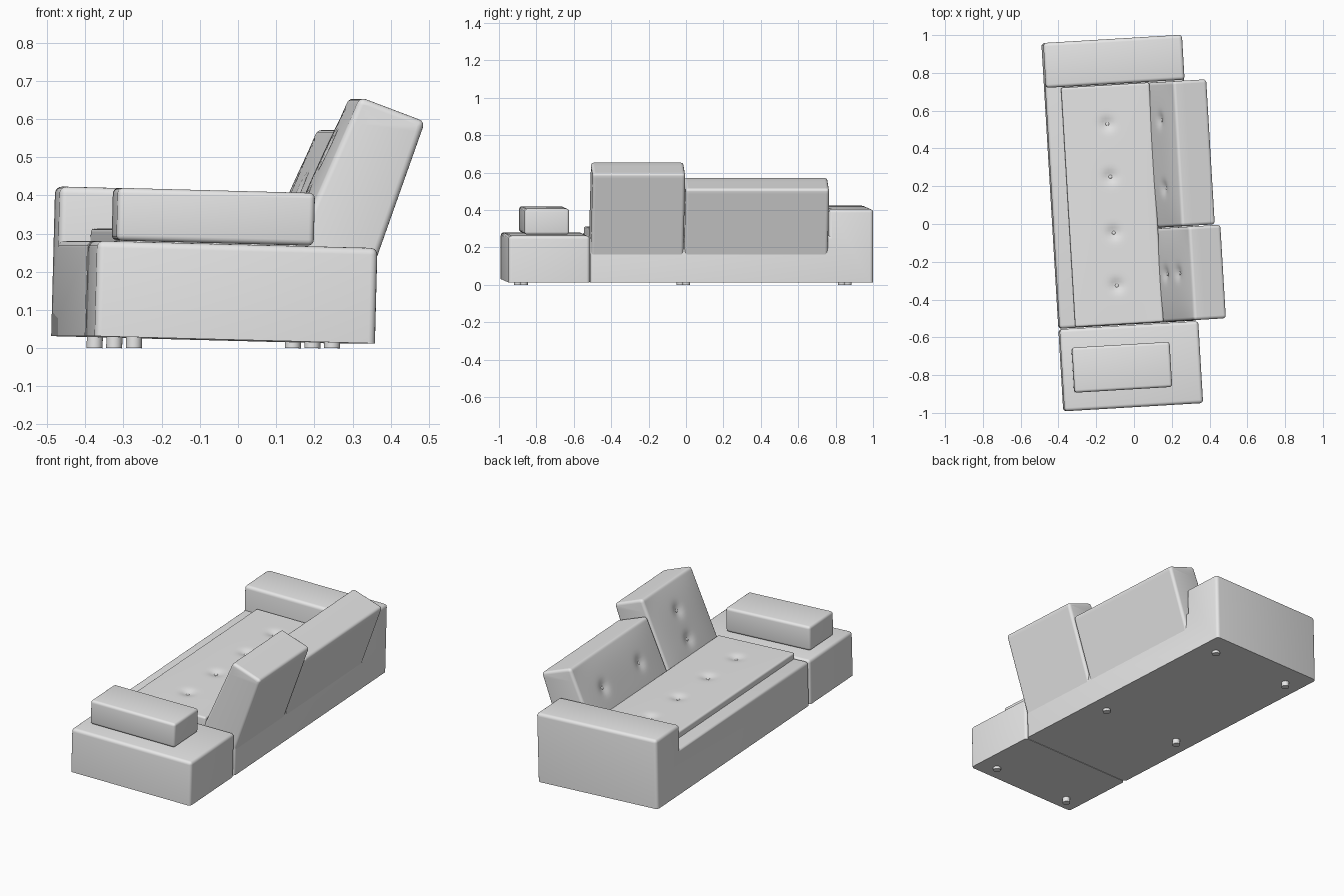
import bpy, bmesh, math
from mathutils import Matrix, Vector

cube = bpy.data.objects.get("Cube")
if cube:
    bpy.data.objects.remove(cube, do_unlink=True)

# One fabric colour for the whole sofa
fabric = bpy.data.materials.new("grey_fabric")
GREY = (0.8, 0.8, 0.8, 1)
fabric.diffuse_color = GREY
fabric.use_nodes = True
fabric.node_tree.nodes["Principled BSDF"].inputs["Base Color"].default_value = GREY

# The sofa is turned and tipped slightly: parts are built square, then placed
PLACE = (Matrix.Translation((0, 0, 0.02)) @ Matrix.Rotation(math.radians(3.4), 4, "Z")
         @ Matrix.Rotation(math.radians(1.5), 4, "Y"))

LEFT, BACK = -0.433, 0.303     # depth range of the base
END_LOW, SPLIT, ARM, END_HIGH = -0.968, -0.53, 0.747, 0.985
BASE_H, ARM_H, SEAT_H = 0.25, 0.392, 0.284


def finish(bm, name):
    bm.transform(PLACE)
    mesh = bpy.data.meshes.new(name)
    bm.to_mesh(mesh)
    bm.free()
    mesh.materials.append(fabric)
    ob = bpy.data.objects.new(name, mesh)
    bpy.context.collection.objects.link(ob)
    bpy.ops.object.select_all(action="DESELECT")
    ob.select_set(True)
    bpy.context.view_layer.objects.active = ob
    bpy.ops.object.shade_smooth_by_angle(angle=math.radians(35))
    return ob


def prism(points, direction, radius, round_bottom=False):
    """Extrude a closed outline and round its convex edges."""
    bm = bmesh.new()
    face = bm.faces.new([bm.verts.new(p) for p in points])
    ext = bmesh.ops.extrude_face_region(bm, geom=[face])["geom"]
    bmesh.ops.translate(bm, vec=direction, verts=[g for g in ext if isinstance(g, bmesh.types.BMVert)])
    bmesh.ops.recalc_face_normals(bm, faces=bm.faces)
    low = min(v.co.z for v in bm.verts) + 1e-4
    edges = [e for e in bm.edges if e.is_convex
             and (round_bottom or max(v.co.z for v in e.verts) > low)]
    bmesh.ops.bevel(bm, geom=edges, offset=radius, segments=4, profile=0.5, affect="EDGES")
    return bm


def box(u0, u1, v0, v1, w0, w1, radius, round_bottom=False):
    outline = [(u0, v0, w0), (u1, v0, w0), (u1, v0, w1), (u0, v0, w1)]
    return prism(outline, (0, v1 - v0, 0), radius, round_bottom)


def slice_grid(bm, axis, step):
    lo, hi = (f(v.co[axis] for v in bm.verts) for f in (min, max))
    normal = Vector((axis == 0, axis == 1, axis == 2))
    count = int((hi - lo) / step)
    for i in range(1, count):
        bmesh.ops.bisect_plane(bm, geom=bm.verts[:] + bm.edges[:] + bm.faces[:], dist=1e-5,
                               plane_co=normal * (lo + (hi - lo) * i / count), plane_no=normal)


def tuft(bm, name, normal, origin, axis, spots, puff, depth=0.014, spread=0.032):
    """Swell one flat side and press a button into it at each spot."""
    slice_grid(bm, 1, 0.016)
    slice_grid(bm, axis, 0.016)
    side = [v for v in bm.verts if abs((v.co - origin).dot(normal)) < 1e-4]
    ranges = [(k, min(v.co[k] for v in side), max(v.co[k] for v in side)) for k in (1, axis)]
    moves = []
    for v in side:
        swell = puff
        for k, lo, hi in ranges:
            swell *= 1 - abs(2 * (v.co[k] - lo) / (hi - lo) - 1) ** 3
        dent = sum(depth * math.exp(-((v.co - s).length / spread) ** 2) for s in spots)
        moves.append((v, normal * (swell - dent)))
    for v, move in moves:
        v.co += move
    turn = normal.to_track_quat("Z", "Y").to_matrix().to_4x4()
    for s in spots:
        near = min(moves, key=lambda m: (m[0].co - s).length)[0]
        lift = (near.co - s).dot(normal)
        at = Matrix.Translation(s + normal * lift) @ turn @ Matrix.Diagonal((1, 1, 0.4, 1))
        bmesh.ops.create_uvsphere(bm, u_segments=16, v_segments=8, radius=0.01, matrix=at)
    finish(bm, name)


# Base with the tall arm in one piece, and the low end table
arm_outline = [(LEFT, SPLIT, 0), (LEFT, END_HIGH, 0), (LEFT, END_HIGH, ARM_H),
               (LEFT, ARM, ARM_H), (LEFT, ARM, BASE_H), (LEFT, SPLIT, BASE_H)]
finish(prism(arm_outline, (BACK - LEFT, 0, 0), 0.018), "base_with_arm")
finish(box(LEFT, BACK, END_LOW, SPLIT - 0.003, 0, BASE_H, 0.018), "low_end_block")

# Loose arm cushion lying on the low end
finish(box(-0.377, 0.141, -0.873, -0.634, BASE_H + 0.002, 0.39, 0.015, True), "arm_cushion")

# Tufted seat cushion
seat = box(-0.35, 0.118, SPLIT + 0.004, ARM - 0.004, 0.2, SEAT_H, 0.01)
seat_spots = [Vector((-0.117, v, SEAT_H)) for v in (-0.32, -0.04, 0.257, 0.537)]
tuft(seat, "seat_cushion", Vector((0, 0, 1)), Vector((0, 0, SEAT_H)), 0, seat_spots, 0.003)

# Leaning tufted backrests sharing the same front and back planes
FRONT_SLOPE, BACK_SLOPE, LEDGE = 0.41, 0.326, 0.149


def front_u(w):
    return 0.125 + (w - SEAT_H) * FRONT_SLOPE


def backrest(name, v0, v1, front_top, buttons):
    back_top = front_top - 0.06
    outline = [(front_u(LEDGE), v0, LEDGE), (BACK, v0, LEDGE),
               (BACK + (back_top - LEDGE) * BACK_SLOPE, v0, back_top),
               (front_u(front_top), v0, front_top)]
    normal = Vector((-1, 0, FRONT_SLOPE)).normalized()
    spots = [Vector((front_u(w), v, w)) for v, w in buttons]
    tuft(prism(outline, (0, v1 - v0, 0), 0.016), name, normal,
         Vector((front_u(SEAT_H), 0, SEAT_H)), 2, spots, 0.012)


backrest("tall_backrest", -0.527, -0.031, 0.645, [(-0.274, 0.35), (-0.274, 0.5)])
backrest("wide_backrest", -0.027, 0.742, 0.562, [(0.18, 0.39), (0.54, 0.39)])

# Six short round feet reaching the floor
for row, u, bottom in (("front", -0.325, -0.0285), ("back", 0.195, -0.015)):
    for place, v in (("right", -0.88), ("middle", -0.01), ("left", 0.855)):
        foot = bmesh.new()
        height = 0.01 - bottom
        bmesh.ops.create_cone(foot, cap_ends=True, segments=24, radius1=0.021, radius2=0.021,
                              depth=height, matrix=Matrix.Translation((u, v, bottom + height / 2)))
        finish(foot, f"{row}_{place}_foot")
